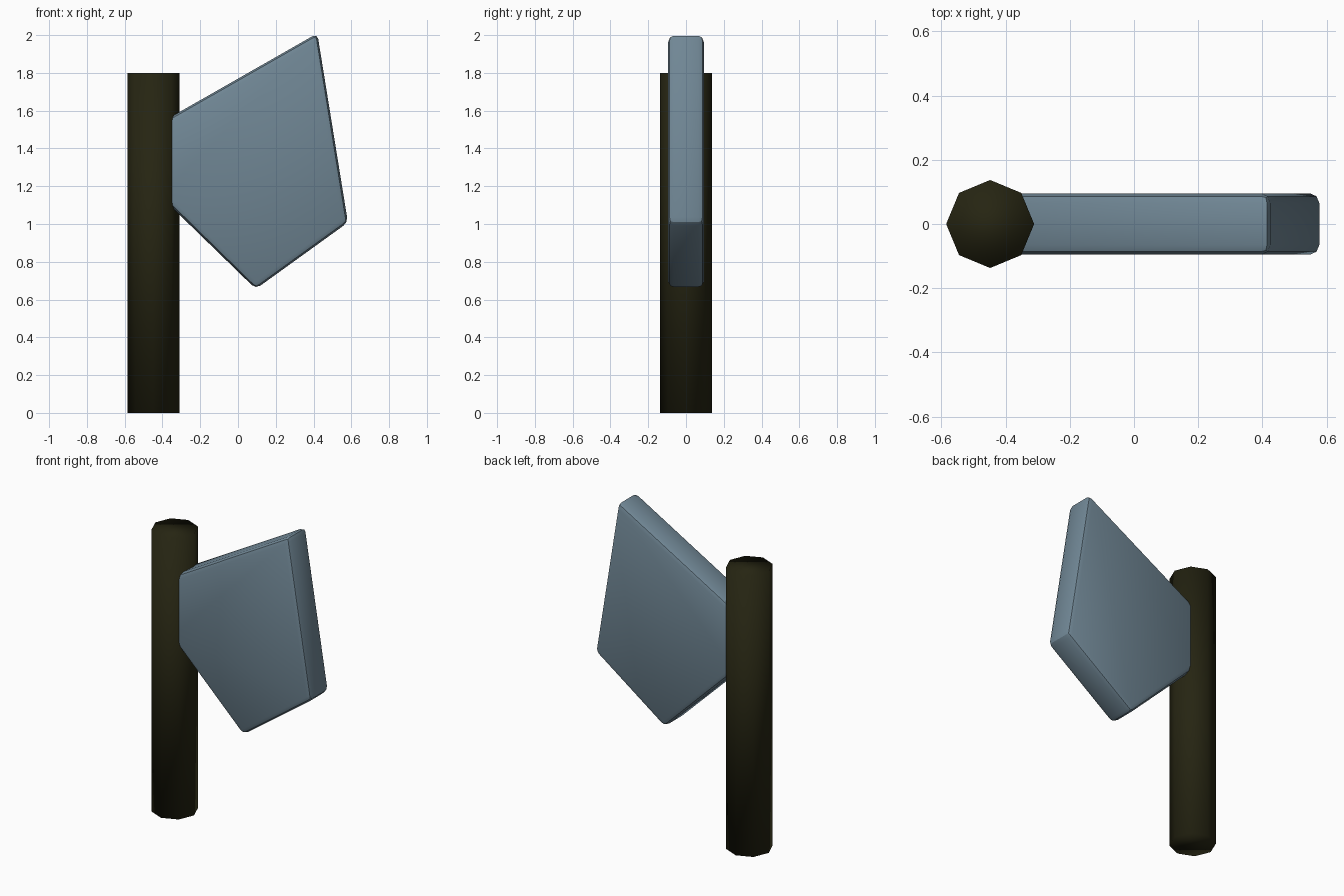
import bpy, bmesh, math

if "Cube" in bpy.data.objects:
    bpy.data.objects.remove(bpy.data.objects["Cube"])


def material(name, rgb):
    m = bpy.data.materials.new(name)
    m.diffuse_color = (*rgb, 1)
    m.use_nodes = True
    m.node_tree.nodes["Principled BSDF"].inputs["Base Color"].default_value = m.diffuse_color
    return m


def finish(name, bm, mat):
    bmesh.ops.recalc_face_normals(bm, faces=bm.faces)
    mesh = bpy.data.meshes.new(name)
    bm.to_mesh(mesh)
    bm.free()
    mesh.materials.append(mat)
    obj = bpy.data.objects.new(name, mesh)
    bpy.context.collection.objects.link(obj)
    bpy.context.view_layer.objects.active = obj
    obj.select_set(True)
    return obj


def prism(ring, offset):
    """Closed prism from a ring of points swept along an offset."""
    bm = bmesh.new()
    face = bm.faces.new([bm.verts.new(p) for p in ring])
    new = bmesh.ops.extrude_face_region(bm, geom=[face], use_keep_orig=True)["geom"]
    verts = [g for g in new if isinstance(g, bmesh.types.BMVert)]
    bmesh.ops.translate(bm, verts=verts, vec=offset)
    return bm


wood = material("dark wood", (0.019, 0.018, 0.006))
stone = material("blue grey stone", (0.165, 0.245, 0.305))

# Handle: octagonal post, smooth shaded all over
ring = [(-0.448 + 0.137 * math.cos(i * math.pi / 4),
         0.137 * math.sin(i * math.pi / 4), 0) for i in range(8)]
handle = finish("handle", prism(ring, (0, 0, 1.8)), wood)
bpy.ops.object.shade_smooth()
handle.select_set(False)

# Axe head: thick slab whose narrow end is buried in the handle
outline = [(-0.42, 1.53), (0.42, 2.009), (0.582, 1.008),
           (0.094, 0.656), (-0.42, 1.156)]
head = finish("axe_head", prism([(x, -0.095, z) for x, z in outline], (0, 0.19, 0)), stone)
bevel = head.modifiers.new("rounded edges", "BEVEL")
bevel.width = 0.03
bevel.segments = 2
bevel.limit_method = "ANGLE"
bpy.ops.object.modifier_apply(modifier=bevel.name)
bpy.ops.object.shade_smooth_by_angle(angle=math.radians(30))
